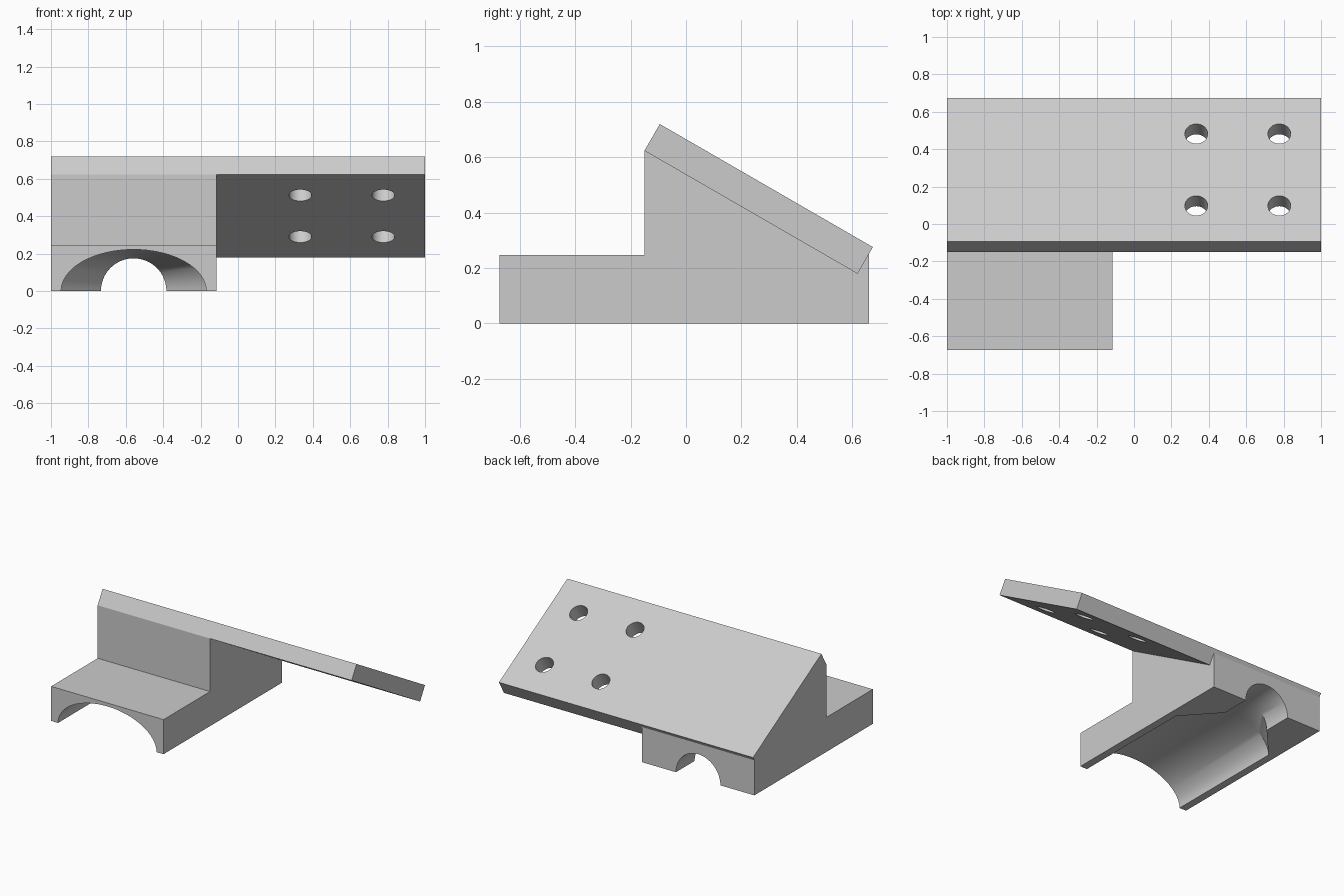
import bpy
import bmesh
from math import cos, sin, pi, radians
from mathutils import Matrix, Vector

cube = bpy.data.objects.get("Cube")
if cube:
    bpy.data.objects.remove(cube, do_unlink=True)

grey = bpy.data.materials.new("plain_grey")
grey.use_nodes = True
grey.diffuse_color = (0.6, 0.6, 0.6, 1)
grey.node_tree.nodes["Principled BSDF"].inputs["Base Color"].default_value = (0.6, 0.6, 0.6, 1)


def make_object(name, bm):
    bmesh.ops.recalc_face_normals(bm, faces=bm.faces)
    mesh = bpy.data.meshes.new(name)
    bm.to_mesh(mesh)
    bm.free()
    mesh.materials.append(grey)
    obj = bpy.data.objects.new(name, mesh)
    bpy.context.collection.objects.link(obj)
    return obj


def loft(name, rings):
    """Skin a list of equal-length closed rings and cap both ends."""
    bm = bmesh.new()
    loops = [[bm.verts.new(p) for p in ring] for ring in rings]
    for a, b in zip(loops, loops[1:]):
        for i in range(len(a)):
            j = (i + 1) % len(a)
            bm.faces.new((a[i], a[j], b[j], b[i]))
    bm.faces.new(loops[0])
    bm.faces.new(loops[-1])
    return make_object(name, bm)


def extrude_x(name, profile, x0, x1):
    return loft(name, [[(x, y, z) for y, z in profile] for x in (x0, x1)])


def cut(target, cutter):
    cutter.hide_render = True
    mod = target.modifiers.new("cut", "BOOLEAN")
    mod.operation = "DIFFERENCE"
    mod.solver = "EXACT"
    mod.object = cutter
    bpy.context.view_layer.objects.active = target
    bpy.ops.object.modifier_apply(modifier=mod.name)
    bpy.data.objects.remove(cutter, do_unlink=True)


def smooth(obj):
    bpy.ops.object.select_all(action="DESELECT")
    obj.select_set(True)
    bpy.context.view_layer.objects.active = obj
    bpy.ops.object.shade_smooth_by_angle(angle=radians(30))


# Tilted plate, in its side profile
tilt = radians(30)
along = Vector((cos(tilt), -sin(tilt)))
normal = Vector((sin(tilt), cos(tilt)))
length, thick = 0.888, 0.111
top_low = Vector((-0.15, 0.623))
end_low = top_low + along * length
plate = extrude_x("tilted_plate", [top_low, end_low, end_low + normal * thick,
                                   top_low + normal * thick], -1, 1)

# Four round holes square to the plate
for x in (0.333, 0.777):
    for share in (0.25, 0.75):
        y, z = top_low + along * length * share + normal * thick / 2
        bm = bmesh.new()
        bmesh.ops.create_cone(bm, cap_ends=True, segments=40, radius1=0.061, radius2=0.061,
                              depth=0.3, matrix=Matrix.Translation((x, y, z))
                              @ Matrix.Rotation(-tilt, 4, "X"))
        cut(plate, make_object("hole_cutter", bm))
smooth(plate)

# Stepped support block whose wedge carries the plate
back = 0.66
back_top = end_low + normal * (back - end_low.x) / normal.x
block = extrude_x("support_block", [(-0.673, 0), (back, 0), back_top, end_low, top_low,
                                    (-0.15, 0.246), (-0.673, 0.246)], -1, -0.115)


# Arched tunnel below: wide at the front, tapering to a small round outlet
def arch(y, width, height, n=64):
    return [(-0.558 + width * cos(2 * pi * i / n), y, height * sin(2 * pi * i / n))
            for i in range(n)]


cut(block, loft("tunnel_cutter", [arch(-0.9, 0.388, 0.222), arch(0.215, 0.388, 0.222),
                                  arch(0.45, 0.175, 0.175), arch(0.9, 0.175, 0.175)]))
smooth(block)
